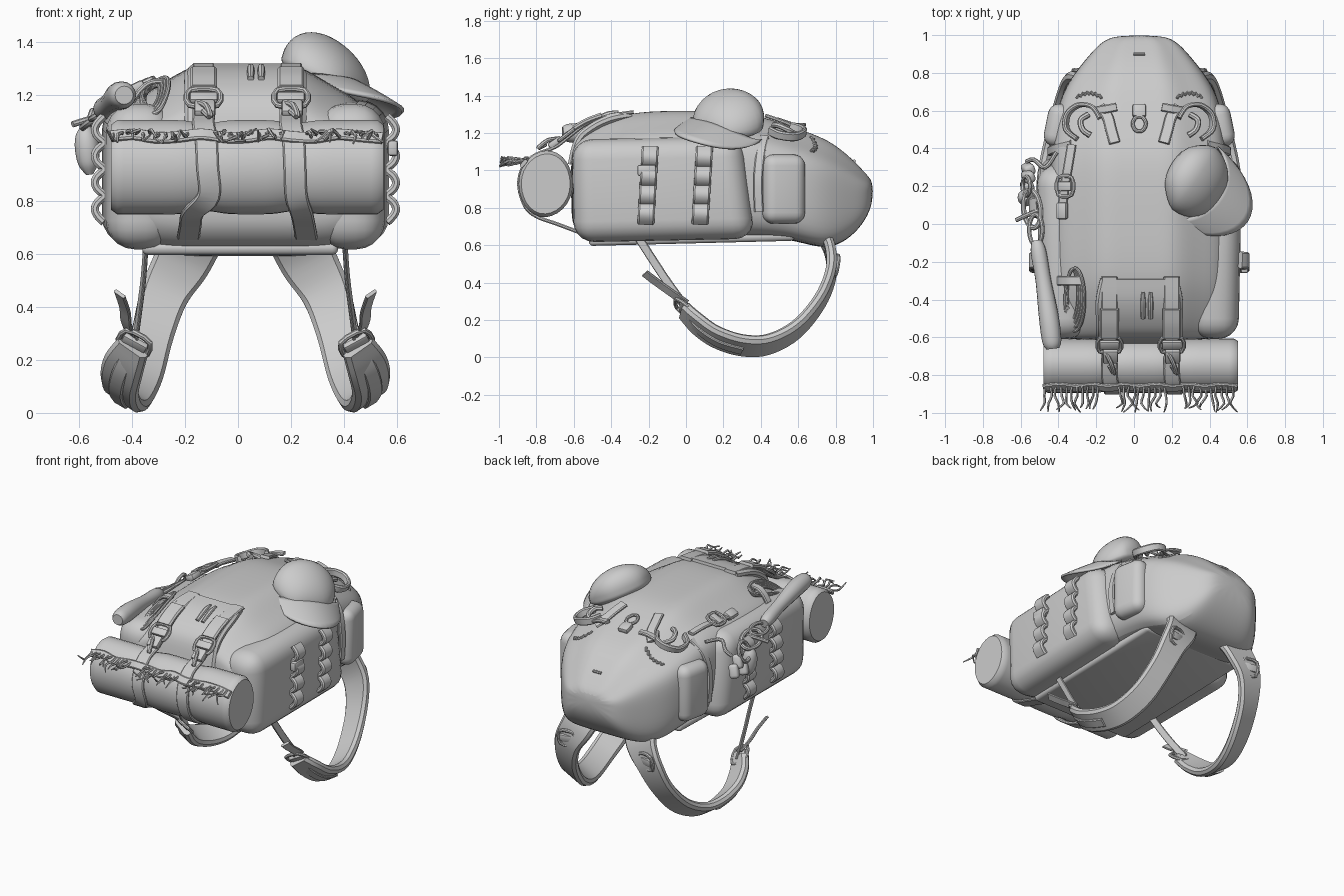
import bpy, bmesh, math, random
from mathutils import Vector, Matrix, Euler
from mathutils.bvhtree import BVHTree

if "Cube" in bpy.data.objects:
    bpy.data.objects.remove(bpy.data.objects["Cube"])
random.seed(4)
R = math.radians
SH = .028    # the pack sits slightly off centre
DX = SH      # offset given to the objects being built

def finish(name, bm, sub=0):
    bmesh.ops.recalc_face_normals(bm, faces=bm.faces)
    me = bpy.data.meshes.new(name)
    bm.to_mesh(me)
    bm.free()
    ob = bpy.data.objects.new(name, me)
    ob.location.x = DX
    bpy.context.collection.objects.link(ob)
    if sub:
        m = ob.modifiers.new("smooth", "SUBSURF")
        m.levels = m.render_levels = sub
    return ob

def loft(name, rings, sub=0, closed=False):
    bm = bmesh.new()
    vs = [[bm.verts.new(p) for p in r] for r in rings]
    n = len(vs[0])
    for i in range(len(vs) if closed else len(vs) - 1):
        a, b = vs[i], vs[(i + 1) % len(vs)]
        for j in range(n):
            bm.faces.new((a[j], a[(j + 1) % n], b[(j + 1) % n], b[j]))
    if not closed:
        bm.faces.new(vs[0])
        bm.faces.new(vs[-1])
    return finish(name, bm, sub)

def spline(pts, steps, closed):
    # Catmull-Rom through points (x, y, z, size)
    P = [Vector(tuple(p) + (1,) if len(p) == 3 else p) for p in pts]
    n, out = len(P), []
    for i in range(n if closed else n - 1):
        g = lambda k: P[k % n] if closed else P[max(0, min(n - 1, k))]
        a, b, c, d = g(i - 1), g(i), g(i + 1), g(i + 2)
        for s in range(steps):
            t = s / steps
            out.append(.5 * (2 * b + (c - a) * t + (2 * a - 5 * b + 4 * c - d) * t * t + (3 * b - a - 3 * c + d) * t ** 3))
    return out if closed else out + [P[-1]]

def sweep(name, pts, w, t=None, side=(1, 0, 0), side2=None, steps=5, closed=False, n=8):
    # flat strap when t is given, round tube otherwise; side = width direction
    path = spline(pts, steps, closed)
    rings, N = [], len(path)
    for i, p in enumerate(path):
        q = path[(i + 1) % N] if closed else path[min(i + 1, N - 1)]
        o = path[i - 1] if closed else path[max(i - 1, 0)]
        tan = (q - o).to_3d().normalized()
        s = Vector(side).lerp(Vector(side2 or side), i / N)
        s = (s - tan * s.dot(tan)).normalized()
        u = tan.cross(s)
        c, k = p.to_3d(), p[3]
        if t:
            e = min(t * .3, w * .2)
            a, b = w * k / 2, t / 2
            sec = [(-a, -b + e), (-a + e, -b), (a - e, -b), (a, -b + e), (a, b - e), (a - e, b), (-a + e, b), (-a, b - e)]
        else:
            sec = [(w * k * math.cos(2 * math.pi * j / n), w * k * math.sin(2 * math.pi * j / n)) for j in range(n)]
        rings.append([c + s * x + u * y for x, y in sec])
    return loft(name, rings, 0, closed)

def box(name, loc, size, bev, rot=(0, 0, 0), seg=4, shear=0):
    bm = bmesh.new()
    bmesh.ops.create_cube(bm, size=1, matrix=Matrix.Diagonal((*size, 1)))
    for v in bm.verts:
        if v.co.y > 0 and v.co.z > 0:
            v.co.y -= shear
    bmesh.ops.bevel(bm, geom=bm.edges[:], offset=bev, segments=seg, profile=.5, affect='EDGES')
    ob = finish(name, bm)
    ob.location, ob.rotation_euler = Vector(loc) + Vector((DX, 0, 0)), rot
    return ob

def buckle(name, loc, w, l, rot=(0, 0, 0)):
    # open frame with a centre bar
    M = Matrix.Translation(loc) @ Euler(rot).to_matrix().to_4x4()
    c = [(-w/2, -l/2, 0), (w/2, -l/2, 0), (w/2, l/2, 0), (-w/2, l/2, 0)]
    sweep(name, [M @ Vector(p) for p in c], .011, side=M.to_3x3() @ Vector((0, 0, 1)), steps=3, closed=True)
    box(name + "_bar", loc, (w, l * .55, .025), .008, rot, 2)

# main bag: y, half width, bottom, top, half width of flat top
stations = [(-.615, .36, .76, 1.10, .18), (-.60, .42, .69, 1.15, .2), (-.53, .46, .62, 1.21, .2), (-.40, .47, .61, 1.275, .2),
            (-.27, .47, .61, 1.315, .2), (0, .475, .625, 1.32, .2), (.3, .47, .645, 1.315, .2), (.43, .455, .64, 1.28, .2),
            (.56, .44, .63, 1.235, .18), (.68, .41, .595, 1.195, .17), (.78, .355, .585, 1.15, .15), (.88, .275, .64, 1.07, .12),
            (.96, .205, .73, .985, .1), (1.0, .13, .83, .94, .06)]
rings = []
for y, w, b, t, f in stations:
    h = t - b
    half = [(0, b), (.45*w, b), (.85*w, b + .01*h), (w, b + .16*h), (1.01*w, b + .45*h), (w, b + .7*h),
            (.9*w, b + .81*h), ((f + w) * .47, b + .89*h), (f, t), (f * .5, t), (0, t)]
    rings.append([(x, y, z) for x, z in half] + [(-x, y, z) for x, z in half[-2:0:-1]])
body = loft("main_bag", rings, 2)
bpy.context.view_layer.update()
tree = BVHTree.FromObject(body, bpy.context.evaluated_depsgraph_get())

def on_top(x, y, lift=.01):
    hit = tree.ray_cast(Vector((x + DX - SH, y, 3)), Vector((0, 0, -1)))[0]
    return (x, y, (hit.z if hit else 1.1) + lift)

# padded back panel and front lid pocket
box("back_panel", (-.02, .03, .635), (.74, 1.1, .05), .022, (.025, 0, 0), 3)
sweep("front_lid", [(0, -.29, 1.298, .9), (0, -.4, 1.277), (0, -.5, 1.23), (0, -.575, 1.16), (0, -.61, 1.03)], .46, .045)
for x in (.02, .06):
    sweep("zip_pull", [(x, -.36, 1.312, .7), (x, -.42, 1.3, 1.2), (x, -.5, 1.262)], .012)

for s in (-1, 1):
    # side compartments and pockets
    box("side_compartment", (s * .405, -.12, .9), (.26, .97, .55), .11, (.02, 0, s * -.02), 5, .06)
    box("side_pocket", (s * .42, .52, .9), (.15, .23, .37), .06, (0, 0, s * .2), 5)
    # scalloped webbing on the sides
    for y in (-.215, .075):
        pts = [(s * (.535 + .034 * abs(math.sin(math.pi * i / 4))), y + .012 * i / 8, .72 + .4 * i / 16) for i in range(17)]
        sweep("side_webbing", pts, .09, .03, (0, 1, 0), steps=3)
    # padded shoulder strap
    sweep("shoulder_strap", [(s*.2, .73, .66, 1.45), (s*.24, .77, .57, 1.35), (s*.305, .775, .45, 1.15), (s*.35, .715, .3), (s*.39, .59, .15),
          (s*.43, .44, .07), (s*.46, .3, .065), (s*.475, .16, .11), (s*.46, .06, .18), (s*.425, -.01, .25, .8)],
          .16, .055, (1, 0, .25 * s), (.75, 0, .75 * s))
    sweep("strap_webbing", [(s*.47, .3, .035), (s*.49, .17, .075), (s*.475, .06, .15), (s*.43, -.01, .24)], .06, .018, (.85, 0, .55 * s))
    buckle("upper_strap_buckle", (s*.295, .8, .49), .09, .09, (R(80), 0, s * .2))
    buckle("lower_strap_buckle", (s*.42, -.01, .26), .1, .1, (R(-40), s * -.5, 0))
    sweep("adjuster_strap", [(s*.42, .02, .24), (s*.4, -.09, .39), (s*.385, -.17, .51), (s*.375, -.26, .65)], .045, .012, (.2 * s, .8, .57))
    sweep("loose_strap_end", [(s*.43, 0, .29), (s*.45, -.07, .34), (s*.455, -.14, .39), (s*.475, -.22, .45)], .055, .014, (.6, .3 * s, .5 * s))
    # carry loops, lid straps and zips at the hood
    sweep("carry_loop", [on_top(s*x, y, l) for x, y, l in ((.21, .56, .02), (.25, .62, .05), (.32, .63, .075), (.38, .58, .07), (.385, .5, .05), (.33, .45, .02))],
          .05, .024, (0, 0, 1), (.6 * s, .3, .7))
    sweep("inner_loop", [on_top(s*x, y, l) for x, y, l in ((.26, .47, .02), (.3, .5, .05), (.31, .55, .05), (.27, .58, .02))], .016, side=(0, 0, 1))
    sweep("lid_strap", [on_top(s*x, y, .014) for x, y in ((.13, .43), (.15, .5), (.17, .57), (.21, .62))], .06, .02)
    sweep("lid_strap_cross", [on_top(s*x, y, .03) for x, y in ((.12, .62), (.17, .61), (.23, .6))], .045, .02, (0, 1, 0))
    sweep("hood_zip", [on_top(s * (.2 + .011*i), .665 + .022*math.sin(i * .26) + .012*(i % 2), .004) for i in range(13)], .007, side=(0, 0, 1), steps=2)
    # webbing around the bag between compartment and pocket
    sweep("side_tension_strap", [(s*.465, .39, .78), (s*.475, .385, .95), (s*.44, .4, 1.1), (s*.36, .42, 1.18)], .05, .02, (0, 1, 0))
box("hood_clip", on_top(0, .6, .01), (.07, .07, .035), .01, (-.3, 0, 0), 2)
sweep("hood_clip_ring", [on_top(.035*math.cos(a), .53 + .04*math.sin(a), .015) for a in (0, 1.05, 2.1, 3.14, 4.2, 5.2)], .01, side=(0, 0, 1), closed=True)
sweep("hood_slot", [on_top(x, .9, .003) for x in (-.03, 0, .03)], .009, side=(0, 0, 1))

DX = 0
box("side_clip", (.585, -.21, 1.0), (.04, .1, .06), .012, seg=2)

# rolled blanket, pinched under its straps
rings = []
for i in range(45):
    x = -.48 + 1.03 * i / 44
    pinch = sum(math.exp(-((x - c) / .06) ** 2) for c in (-.12, .215))
    k = (1 - .07 * pinch) * (.9 if i in (0, 44) else 1)
    rings.append([(x, -.75 + .145*k*math.cos(a), .928 + .178*k*math.sin(a) * (1 + .03*math.sin(2*a)))
                  for a in [2 * math.pi * j / 28 for j in range(28)]])
loft("blanket_roll", rings)
sweep("blanket_edge", [(x, -.868 + .01 * (i % 2), 1.045 + .008 * math.sin(i * 2)) for i, x in enumerate([-.48 + .0855*k for k in range(13)])], .05, .02, (0, .6, .7), steps=3)
# fringe strands
for a, b, n in ((-.47, -.19, 11), (-.08, .16, 10), (.26, .52, 10)):
    for i in range(n):
        x = a + (b - a) * i / (n - 1)
        r = lambda m: random.uniform(-m, m)
        sweep("fringe", [(x, -.86, 1.055), (x + r(.01), -.91, 1.05 + r(.015)), (x + r(.02), -.95, 1.05 + r(.025)),
                         (x + r(.03), -.985 + r(.013), 1.045 + r(.03), .5)], .007, steps=2, n=5)
# blanket straps with buckles
for s, x in ((-1, -.13), (1, .2)):
    prof = ((0, -.28, 1.312), (0, -.42, 1.29), (0, -.53, 1.25), (0, -.62, 1.185), (0, -.7, 1.125), (0, -.8, 1.085), (.01, -.865, 1.03), (.015, -.893, .93),
            (.02, -.865, .82), (.04, -.8, .755), (.05, -.68, .71), (.06, -.52, .65))
    o = [x + (s * d if s > 0 else (d if d < .03 else -d)) for d, _, _ in prof]
    sweep("blanket_strap", [(o[i], p[1], p[2]) for i, p in enumerate(prof)], .085, .02)
    sweep("strap_sleeve", [(x, -.45, 1.295), (x, -.53, 1.265), (x, -.6, 1.225)], .1, .03)
    buckle("blanket_buckle", (x, -.64, 1.19), .105, .09, (R(38), 0, 0))
    box("blanket_clip", (x + .005, -.7, 1.15), (.08, .08, .035), .01, (R(35), 0, 0), 2)
    sweep("strap_tail", [(x - .02, -.68, 1.17), (x + .01, -.74, 1.16), (x + .025, -.79, 1.12), (x, -.75, 1.14)], .012)

# cap: slumped crown, drooping brim and band
f = Vector((.72, -.6, -.36)).normalized()
a = Vector((.5, .8, -.25))
a = (a - f * a.dot(f)).normalized()
n = f.cross(a)
C = Vector((.315, .24, 1.275))
rot = Matrix((f, a, n)).transposed()
bm = bmesh.new()
bmesh.ops.create_uvsphere(bm, u_segments=32, v_segments=20, radius=1)
for v in bm.verts:
    p = v.co.copy()
    dent = 1 - .07 * max(0, math.cos(3 * math.atan2(p.y, p.x))) * (1 - abs(p.z))
    v.co = C + rot @ Vector((p.x * (.2 if p.x > 0 else .15) * dent - .04 * max(p.z, 0), p.y * .205 * dent, p.z * (.145 if p.z > 0 else .06)))
finish("cap_crown", bm)
bm = bmesh.new()
grid = []
for i in range(21):
    u = math.sin((i / 20 - .5) * math.pi)
    w = math.sqrt(max(0, 1 - u * u))
    grid.append([bm.verts.new(C + a*u*.235 + f*(.03 + .12*w + v/6*(.03 + .2*w)) + n*(.045 - .08*u*u - .01*(v/6)**2)) for v in range(7)])
for i in range(20):
    for j in range(6):
        bm.faces.new((grid[i][j], grid[i+1][j], grid[i+1][j+1], grid[i][j+1]))
brim = finish("cap_brim", bm)
brim.modifiers.new("thick", "SOLIDIFY").thickness = .014

# torch hanging on the left with its clip
sweep("torch", [(-.43, -.66, 1.2, .75), (-.435, -.62, 1.2, 1.1), (-.45, -.5, 1.195, 1.15), (-.48, -.3, 1.17, .9), (-.505, -.15, 1.15, .9), (-.515, -.09, 1.14, .6)],
      .046, side=(0, 0, 1), n=16)
def ring(name, c, u, v, r):
    c, u, v = Vector(c), Vector(u), Vector(v)
    pts = [c + u*math.cos(t) + v*math.sin(t) for t in [i*math.pi/4 for i in range(8)]]
    sweep(name, pts, r, side=u.cross(v), closed=True)
ring("torch_ring", (-.52, -.03, 1.13), (.035, 0, .02), (0, .08, 0), .012)
ring("carabiner", (-.54, .08, 1.11), (.045, 0, .03), (-.01, .1, -.01), .014)
ring("hanging_ring", (-.57, .2, 1.08), (.02, 0, .06), (0, .05, 0), .012)
# small trinkets below the clip
sweep("charm", [(-.575, .14, 1.09, .3), (-.575, .14, 1.05, .9), (-.57, .14, 1.0, 1.1), (-.565, .14, .94, .9), (-.56, .14, .9, .3)], .042, n=12)
for p in ((-.56, .25, 1.03), (-.56, .29, .98), (-.565, .2, .97)):
    box("trinket", p, (.06, .06, .09), .02, (.3, .2, .4), 3)
sweep("clip_pin", [(-.625, .02, 1.09), (-.56, .05, 1.11), (-.48, .08, 1.13)], .012, side=(0, 0, 1))
sweep("hanging_cord", [(-.57, .33, 1.1), (-.53, .34, 1.13), (-.47, .3, 1.17), (-.41, .38, 1.17)], .012, side=(0, 0, 1))
# gear strap and coiled cord on the left shoulder
sweep("gear_strap", [on_top(x, y, .035) for x, y in ((-.33, .42), (-.35, .3), (-.37, .18), (-.385, .03))], .05, .02)
buckle("gear_buckle", on_top(-.365, .2, .045), .08, .09, (0, R(-25), 0))
box("gear_clip", on_top(-.38, .07, .04), (.06, .09, .04), .012, (0, R(-25), 0), 2)
for k in range(4):
    pts = [on_top(-.325 + .004*k + (.03 + .007*k)*math.cos(t), -.37 - .01*k + (.13 + .012*k)*math.sin(t), .014 + .005*k) for t in [i*math.pi/5 for i in range(10)]]
    sweep("cord_coil", pts, .009, side=(0, 0, 1), closed=True)
sweep("cord_wrap", [on_top(x, -.3, l) for x, l in ((-.4, .02), (-.37, .04), (-.33, .045), (-.28, .02))], .05, .02, (0, 1, 0))

bpy.ops.object.select_all(action='SELECT')
bpy.context.view_layer.objects.active = body
bpy.ops.object.shade_smooth_by_angle(angle=R(40))
